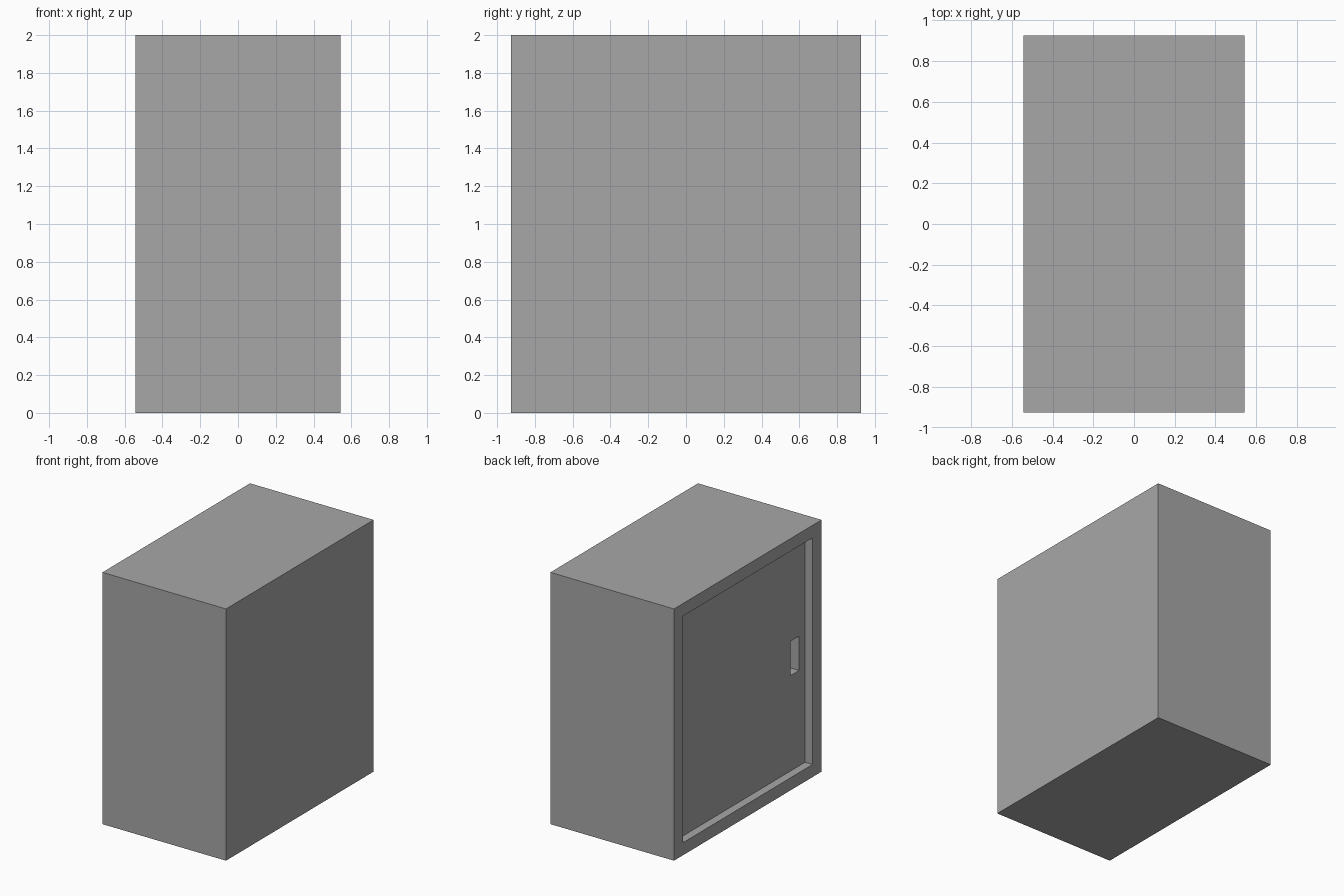
import bpy
import bmesh
from mathutils import Vector

if "Cube" in bpy.data.objects:
    bpy.data.objects.remove(bpy.data.objects["Cube"])

grey = bpy.data.materials.new("mid_grey")
grey.diffuse_color = (0.39, 0.39, 0.39, 1)
grey.use_nodes = True
grey.node_tree.nodes["Principled BSDF"].inputs["Base Color"].default_value = grey.diffuse_color


def box(name, lo, hi):
    """Axis-aligned box between two corners."""
    lo, hi = Vector(lo), Vector(hi)
    bm = bmesh.new()
    bmesh.ops.create_cube(bm, size=1)
    bmesh.ops.scale(bm, vec=hi - lo, verts=bm.verts)
    bmesh.ops.translate(bm, vec=(lo + hi) / 2, verts=bm.verts)
    mesh = bpy.data.meshes.new(name)
    bm.to_mesh(mesh)
    bm.free()
    mesh.materials.append(grey)
    obj = bpy.data.objects.new(name, mesh)
    bpy.context.collection.objects.link(obj)
    return obj


def cut(target, cutter):
    """Subtract a hidden cutter from the target."""
    mod = target.modifiers.new(cutter.name, 'BOOLEAN')
    mod.operation = 'DIFFERENCE'
    mod.solver = 'EXACT'
    mod.object = cutter
    cutter.hide_render = True
    cutter.display_type = 'WIRE'


W, D, H = 0.543, 0.926, 2.0     # half width, half depth, height
RECESS = 0.066                  # how far the door sits behind its frame
door_x = -W + RECESS

# cabinet body
cabinet = box("cabinet", (-W, -D, 0), (W, D, H))

# sunken door panel on the left side, leaving a thin frame
cut(cabinet, box("door_recess_cutter", (-W - 0.1, -0.813, 0.1), (door_x, 0.813, H - 0.1)))

# finger pull cut into the door
cut(cabinet, box("finger_pull_cutter", (door_x - 0.05, -0.738, 0.858), (door_x + 0.09, -0.632, 1.13)))
